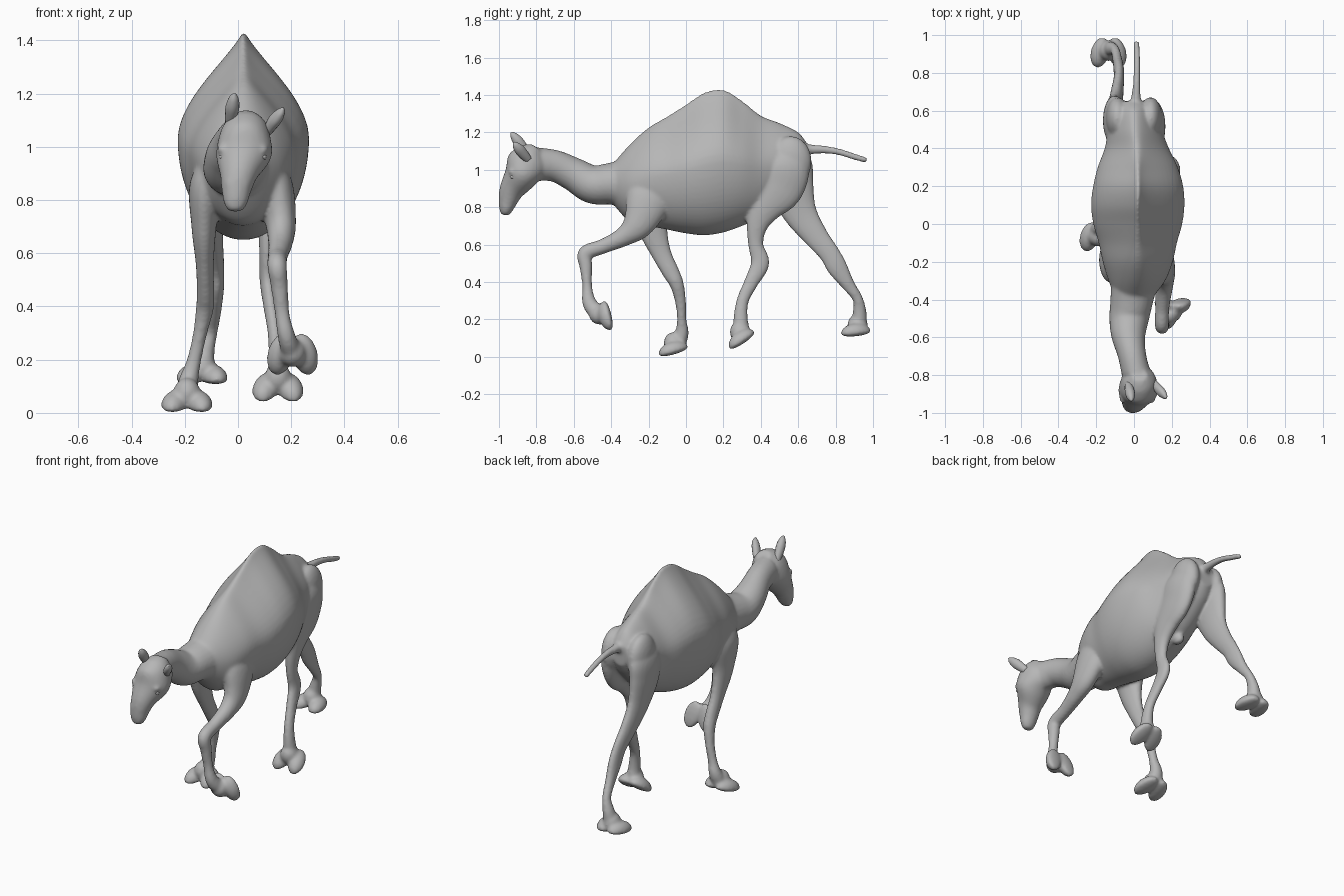
import bpy, bmesh, math
from mathutils import Vector, Matrix

hide = bpy.data.materials.new("grey_hide")
hide.diffuse_color = (0.47, 0.47, 0.47, 1)
parts = []


def catmull(rows, steps=6):
    """Smoothly interpolate a short table of section rows."""
    rows = [Vector(r) for r in rows]
    ext = [rows[0]] + rows + [rows[-1]]
    out = []
    for a, b, c, d in zip(ext, ext[1:], ext[2:], ext[3:]):
        for i in range(steps):
            t = i / steps
            out.append(0.5 * (2 * b + (c - a) * t + (2 * a - 5 * b + 4 * c - d) * t * t
                              + (3 * b - a - 3 * c + d) * t ** 3))
    return out + [rows[-1]]


def finish(bm, name):
    bmesh.ops.recalc_face_normals(bm, faces=bm.faces)
    me = bpy.data.meshes.new(name)
    bm.to_mesh(me)
    bm.free()
    me.materials.append(hide)
    ob = bpy.data.objects.new(name, me)
    bpy.context.collection.objects.link(ob)
    for p in me.polygons:
        p.use_smooth = True
    parts.append(ob)
    return ob


def skin(name, rings):
    bm = bmesh.new()
    loops = [[bm.verts.new(p) for p in r] for r in rings]
    n = len(loops[0])
    for a, b in zip(loops, loops[1:]):
        for i in range(n):
            j = (i + 1) % n
            bm.faces.new((a[i], a[j], b[j], b[i]))
    bm.faces.new(loops[0])
    bm.faces.new(loops[-1])
    return finish(bm, name)


def limb(name, rows, n=24):
    """Rows are x, y, z, side radius, in-plane radius."""
    s = catmull(rows)
    rings = []
    for i, r in enumerate(s):
        a, b = s[max(i - 1, 0)], s[min(i + 1, len(s) - 1)]
        t = Vector((0, b[1] - a[1], b[2] - a[2])).normalized()
        side = Vector((1, 0, 0))
        up = t.cross(side)
        c = Vector(r[:3])
        rings.append([c + side * r[3] * math.cos(k * math.tau / n)
                      + up * r[4] * math.sin(k * math.tau / n) for k in range(n)])
    return skin(name, rings)


def torso(name, rows, n=64):
    """Rows are y, centre x, half width, top z, bottom z, ridge sharpness."""
    rings = []
    for y, xc, hw, top, bot, peak in catmull(rows):
        ring = []
        for k in range(n):
            c, v = math.cos(k * math.tau / n), math.sin(k * math.tau / n)
            w = hw * c * (1 - peak * max(v, 0) ** 1.7)
            ring.append(Vector((xc + w, y, (top + bot) / 2 + v * (top - bot) / 2)))
        rings.append(ring)
    return skin(name, rings)


def blob(name, loc, size, rot=Matrix(), flat=1.0):
    """Ellipsoid whose underside can be flattened."""
    bm = bmesh.new()
    bmesh.ops.create_uvsphere(bm, u_segments=24, v_segments=14, radius=1)
    for v in bm.verts:
        if v.co.z < 0:
            v.co.z *= flat
        v.co = Vector(loc) + rot @ Vector([a * b for a, b in zip(v.co, size)])
    return finish(bm, name)


def foot(name, loc, pitch):
    """Two splayed padded toes under a tapering instep."""
    tilt = Matrix.Rotation(math.radians(pitch), 3, 'X')
    for s in (-1, 1):
        rot = tilt @ Matrix.Rotation(s * 0.25, 3, 'Z')
        blob(name + "_toe", Vector(loc) + tilt @ Vector((s * 0.045, 0, 0.003)),
             (0.05, 0.083, 0.052), rot, 0.35)
    blob(name + "_instep", Vector(loc) + tilt @ Vector((0, 0.014, 0.04)),
         (0.052, 0.055, 0.062), tilt, 0.7)


# Torso with hump
torso("torso", [
    (-.40, 0, .09, 1.02, .83, 0), (-.30, .015, .15, 1.135, .72, .25),
    (-.20, .02, .185, 1.225, .70, .5), (-.10, .02, .207, 1.285, .68, .7),
    (0, .02, .235, 1.35, .66, .82), (.10, .02, .247, 1.415, .65, .88),
    (.20, .022, .238, 1.43, .665, .88), (.30, .02, .212, 1.37, .70, .84),
    (.40, .015, .17, 1.29, .745, .6), (.50, .005, .14, 1.25, .82, .45),
    (.60, 0, .10, 1.20, .92, .3), (.65, 0, .055, 1.135, 1.0, 0)])
blob("belly_sheath", (.01, .41, .745), (.028, .04, .034))

# Neck and head
limb("neck", [
    (.01, -.26, .93, .13, .15), (-.01, -.40, .925, .115, .113),
    (-.025, -.50, .922, .106, .103), (-.03, -.60, .975, .089, .09),
    (-.01, -.70, 1.02, .076, .085), (.015, -.80, 1.03, .08, .09)])
limb("head", [
    (.03, -.80, 1.12, .04, .035), (.028, -.825, 1.08, .08, .085),
    (.025, -.85, 1.03, .098, .11), (.022, -.885, .965, .104, .09),
    (.005, -.93, .895, .072, .068), (-.005, -.95, .84, .057, .053),
    (-.009, -.963, .785, .043, .036), (-.01, -.966, .757, .024, .02)])
for s in (-1, 1):
    blob("brow", (.018 + s * .077, -.922, .99), (.02, .028, .018))
    blob("nostril_wing", (-.005 + s * .025, -.978, .86), (.02, .018, .028))

# Tail
limb("tail", [
    (.01, .58, 1.10, .05, .05), (.01, .66, 1.108, .028, .028), (.014, .74, 1.108, .02, .021),
    (.016, .82, 1.095, .018, .018), (.016, .90, 1.07, .017, .017), (.012, .968, 1.05, .015, .015)])

# Raised front leg
limb("front_leg_raised", [
    (.10, -.15, 1.02, .03, .05), (.135, -.19, .87, .068, .12), (.16, -.25, .72, .058, .088),
    (.16, -.33, .645, .047, .054), (.15, -.44, .592, .038, .04), (.147, -.537, .553, .037, .041),
    (.155, -.535, .48, .033, .034), (.165, -.528, .38, .028, .026), (.18, -.52, .30, .033, .037),
    (.195, -.49, .25, .038, .042), (.205, -.45, .23, .038, .038)])
foot("front_foot_raised", (.205, -.414, .222), 103)

# Planted front leg
limb("front_leg_planted", [
    (-.07, -.17, 1.02, .03, .05), (-.12, -.19, .87, .06, .12), (-.128, -.18, .70, .047, .083),
    (-.125, -.135, .56, .034, .055), (-.122, -.08, .45, .033, .046), (-.125, -.05, .39, .034, .038),
    (-.142, -.03, .30, .027, .03), (-.165, -.023, .20, .028, .025), (-.185, -.022, .13, .037, .037),
    (-.195, -.04, .07, .045, .04)])
foot("front_foot_planted", (-.192, -.066, .028), 16)

# Forward hind leg
limb("hind_leg_forward", [
    (.06, .53, 1.17, .03, .05), (.095, .53, 1.04, .065, .13), (.105, .49, .91, .058, .14),
    (.11, .42, .80, .047, .097), (.11, .38, .70, .036, .058), (.108, .373, .60, .028, .041),
    (.11, .396, .50, .029, .05), (.122, .35, .40, .027, .039), (.138, .303, .30, .027, .033),
    (.148, .292, .20, .033, .039), (.15, .30, .13, .042, .045)])
foot("hind_foot_forward", (.15, .302, .086), 34)

# Trailing hind leg
limb("hind_leg_trailing", [
    (-.06, .53, 1.17, .03, .05), (-.095, .54, 1.04, .062, .13), (-.105, .56, .91, .056, .125),
    (-.10, .61, .77, .042, .092), (-.09, .69, .65, .034, .068), (-.08, .768, .55, .028, .056),
    (-.08, .81, .475, .028, .055), (-.088, .868, .385, .026, .036), (-.10, .918, .31, .025, .028),
    (-.12, .928, .24, .033, .037), (-.132, .925, .17, .042, .042)])
foot("hind_foot_trailing", (-.135, .908, .125), 6)

# Rump lobes either side of the tail
for s in (-1, 1):
    blob("rump", (s * .088, .56, 1.045), (.062, .112, .135))

# Fuse everything into one continuous skin
bpy.ops.object.select_all(action='DESELECT')
for ob in parts:
    ob.select_set(True)
bpy.context.view_layer.objects.active = parts[0]
bpy.ops.object.join()
body = bpy.context.object
body.name = "camel_body"
rem = body.modifiers.new("fuse", 'REMESH')
rem.mode, rem.voxel_size, rem.use_smooth_shade = 'VOXEL', 0.009, True
sm = body.modifiers.new("soften", 'SMOOTH')
sm.factor, sm.iterations = 0.5, 8

# Ears
for name, base, tip in (("right_ear", (-.03, -.845, 1.085), (-.014, -.935, 1.2)),
                        ("left_ear", (.105, -.84, 1.05), (.168, -.922, 1.145))):
    b, t = Vector(base), Vector(tip)
    limb(name, [(*b.lerp(t, f), w, w * 1.1) for f, w in
                ((0, .018), (.3, .024), (.6, .026), (.85, .018), (1, .005))], 14)

# Eyes
for s in (-1, 1):
    blob("eye", (.018 + s * .078, -.922, .962), (.012, .018, .011))
